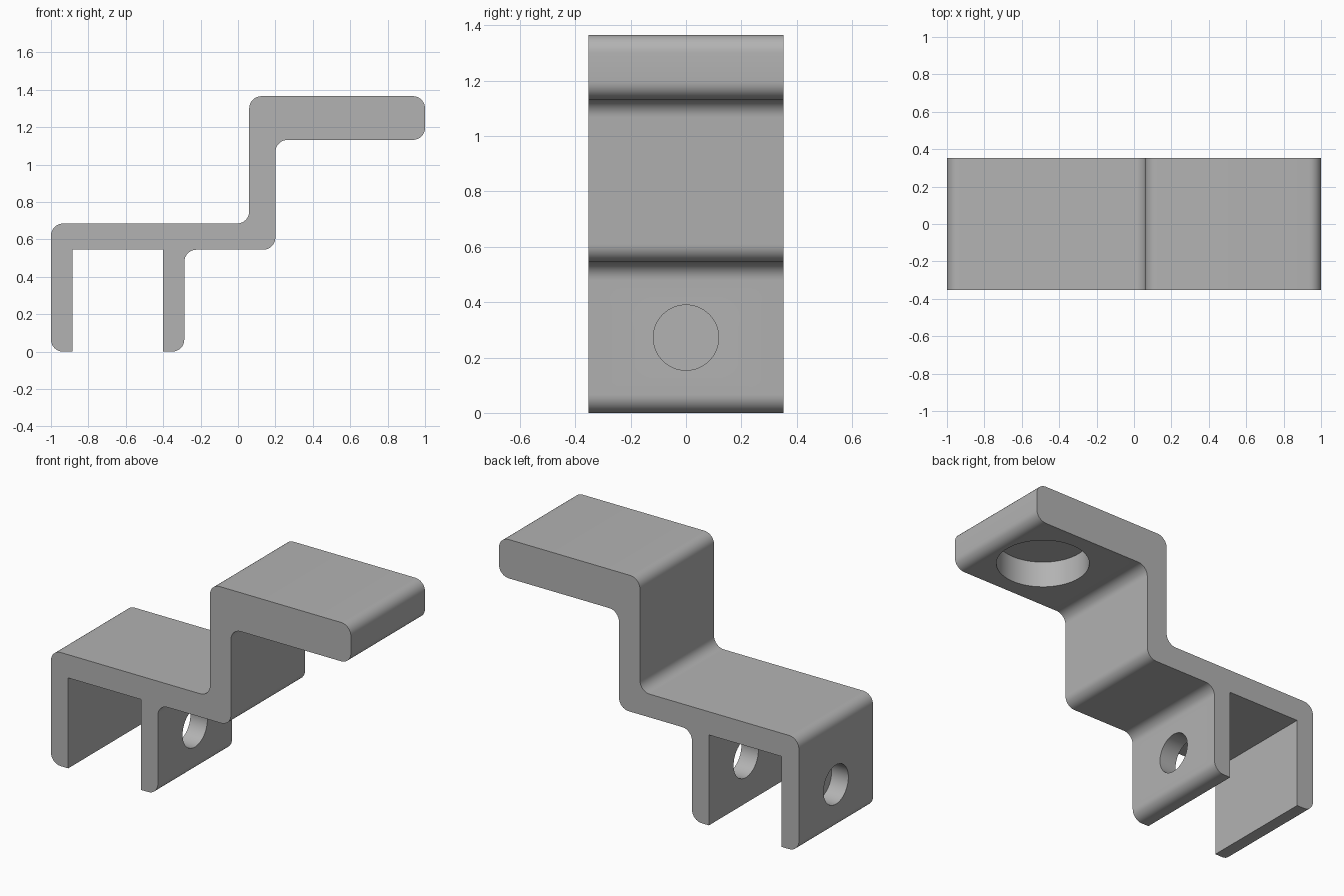
import bpy, bmesh, math
from mathutils import Vector

cube = bpy.data.objects.get("Cube")
if cube:
    bpy.data.objects.remove(cube)

grey = bpy.data.materials.new("plain grey")
grey.use_nodes = True
colour = (0.45, 0.45, 0.45, 1)
grey.diffuse_color = colour
grey.node_tree.nodes["Principled BSDF"].inputs["Base Color"].default_value = colour

HALF = 0.353     # half depth of the bracket
FILLET = 0.065
STEPS = 8


def rounded(points):
    """Fillet the flagged right-angle corners of an (x, z, round) outline."""
    out = []
    for i, (x, z, is_round) in enumerate(points):
        p = Vector((x, z))
        if not is_round:
            out.append(p)
            continue
        a = (Vector(points[i - 1][:2]) - p).normalized() * FILLET
        b = (Vector(points[(i + 1) % len(points)][:2]) - p).normalized() * FILLET
        for s in range(STEPS + 1):
            t = math.pi / 2 * s / STEPS
            out.append(p + a * (1 - math.sin(t)) + b * (1 - math.cos(t)))
    return out


# Stepped bracket with two legs, extruded front to back
outline = [(-1, 0, 1), (-0.885, 0, 0), (-0.885, 0.545, 0), (-0.4, 0.545, 0),
           (-0.4, 0, 0), (-0.287, 0, 1), (-0.287, 0.545, 1), (0.2, 0.545, 1),
           (0.2, 1.132, 1), (1, 1.132, 1), (1, 1.366, 1), (0.06, 1.366, 1),
           (0.06, 0.685, 1), (-1, 0.685, 1)]
bm = bmesh.new()
face = bm.faces.new([bm.verts.new((p.x, -HALF, p.y)) for p in rounded(outline)])
ext = bmesh.ops.extrude_face_region(bm, geom=[face])
bmesh.ops.translate(bm, vec=(0, 2 * HALF, 0),
                    verts=[v for v in ext["geom"] if isinstance(v, bmesh.types.BMVert)])
bmesh.ops.recalc_face_normals(bm, faces=bm.faces)
mesh = bpy.data.meshes.new("stepped_bracket")
bm.to_mesh(mesh)
bm.free()
mesh.materials.append(grey)
bracket = bpy.data.objects.new("stepped_bracket", mesh)
bpy.context.collection.objects.link(bracket)


def drill(name, radius, start, end):
    """Cut a round hole along the line from start to end."""
    a, b = Vector(start), Vector(end)
    bpy.ops.mesh.primitive_cylinder_add(
        vertices=64, radius=radius, depth=(b - a).length, location=(a + b) / 2,
        rotation=(b - a).to_track_quat("Z", "Y").to_euler())
    cutter = bpy.context.object
    cutter.name = name
    cutter.data.materials.append(grey)
    cutter.hide_render = True
    cutter.hide_set(True)
    cut = bracket.modifiers.new(name, "BOOLEAN")
    cut.object = cutter
    cut.solver = "EXACT"
    return cutter


# Blind hole in the outer leg, through hole in the inner leg, recess under the platform
cutters = [drill("outer_leg_hole", 0.118, (-1.1, 0, 0.272), (-0.888, 0, 0.272)),
           drill("inner_leg_hole", 0.118, (-0.5, 0, 0.272), (-0.2, 0, 0.272)),
           drill("platform_recess", 0.258, (0.66, 0, 1.0), (0.66, 0, 1.29))]

# Apply the cuts, drop the cutters, then smooth the fillets
bpy.ops.object.select_all(action="DESELECT")
bpy.context.view_layer.objects.active = bracket
bracket.select_set(True)
for modifier in list(bracket.modifiers):
    bpy.ops.object.modifier_apply(modifier=modifier.name)
for cutter in cutters:
    bpy.data.objects.remove(cutter)
bpy.ops.object.shade_smooth_by_angle(angle=math.radians(30))
